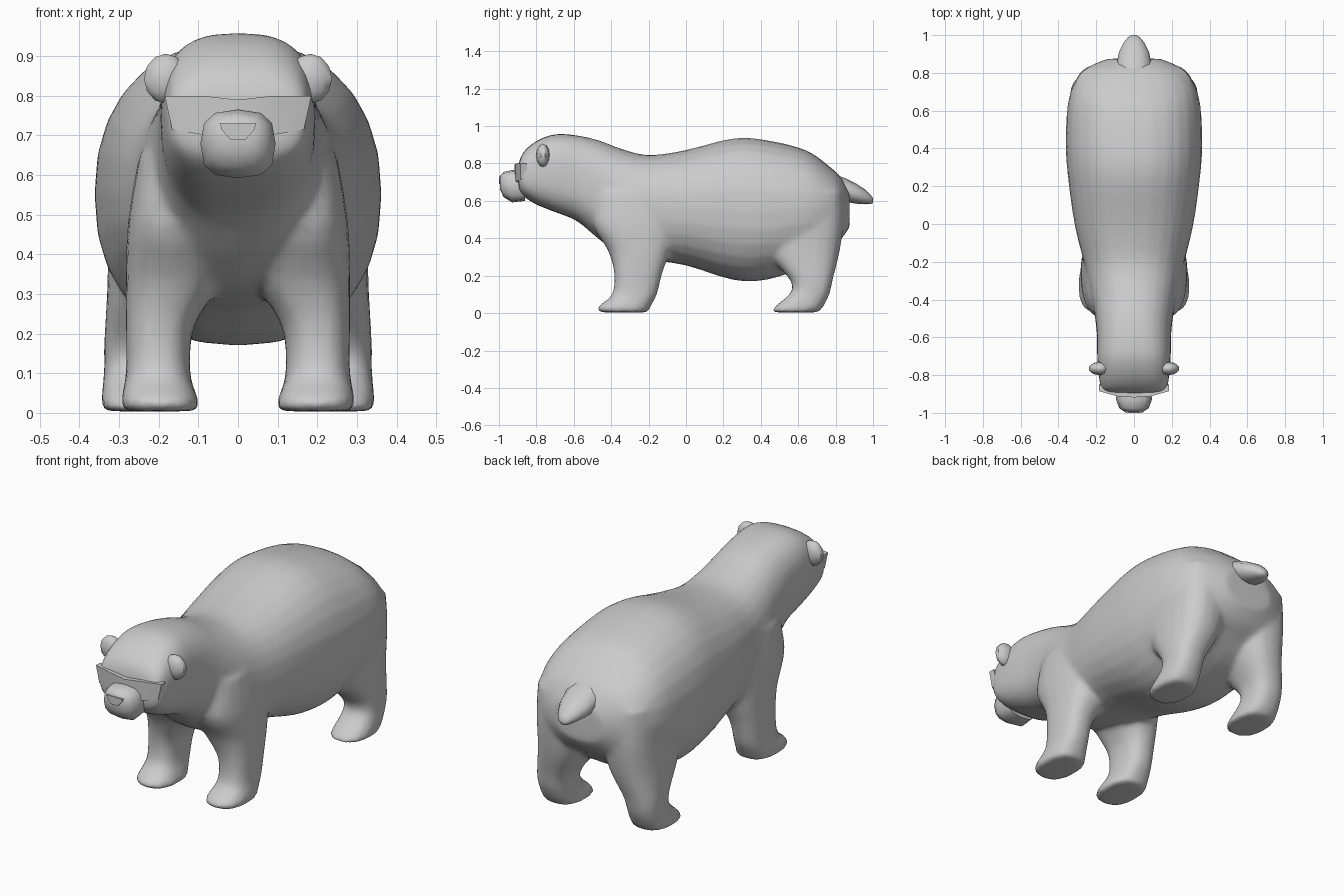
import bpy, bmesh
from math import sin, cos, tau
from mathutils import Vector

cube = bpy.data.objects.get("Cube")
if cube:
    bpy.data.objects.remove(cube, do_unlink=True)

fur = bpy.data.materials.new("light_grey")
fur.use_nodes = True
grey = (0.6, 0.6, 0.6, 1)
fur.diffuse_color = grey
fur.node_tree.nodes["Principled BSDF"].inputs["Base Color"].default_value = grey


def oval(sides, power):
    """Unit rounded-square outline."""
    pts = []
    for i in range(sides):
        c, s = cos(tau * i / sides), sin(tau * i / sides)
        pts.append((abs(c) ** (2 / power) * (1 if c >= 0 else -1),
                    abs(s) ** (2 / power) * (1 if s >= 0 else -1)))
    return pts


def flowing(rows, steps=3):
    """Add in-between rows on a smooth curve through the given ones."""
    out = []
    for i in range(len(rows) - 1):
        quad = zip(rows[max(i - 1, 0)], rows[i], rows[i + 1],
                   rows[min(i + 2, len(rows) - 1)])
        quad = list(quad)
        for k in range(steps):
            t = k / steps
            out.append([b + t / 2 * (c - a + t * (2 * a - 5 * b + 4 * c - d
                        + t * (3 * (b - c) + d - a))) for a, b, c, d in quad])
    return out + [rows[-1]]


def loft(bm, rings):
    """Skin a closed tube through rings of points."""
    loops = [[bm.verts.new(p) for p in ring] for ring in rings]
    n = len(loops[0])
    for a, b in zip(loops, loops[1:]):
        for i in range(n):
            j = (i + 1) % n
            bm.faces.new((a[i], a[j], b[j], b[i]))
    bm.faces.new(loops[0][::-1])
    bm.faces.new(loops[-1])


def along_y(rows, sides):
    """Rings from (y, bottom, top, half width, squareness)."""
    return [[Vector((w * u, y, (lo + hi) / 2 + (hi - lo) / 2 * v))
             for u, v in oval(sides, p)] for y, lo, hi, w, p in rows]


def along_z(rows, side):
    """Rings from (z, inner x, outer x, front y, back y)."""
    return [[Vector((side * ((a + b) / 2 + (b - a) / 2 * u),
                     (f + k) / 2 + (k - f) / 2 * v, z))
             for u, v in oval(20, 2.5)] for z, a, b, f, k in rows]


def finish(name, bm, angle=0.8):
    bmesh.ops.recalc_face_normals(bm, faces=bm.faces)
    mesh = bpy.data.meshes.new(name)
    bm.to_mesh(mesh)
    bm.free()
    obj = bpy.data.objects.new(name, mesh)
    bpy.context.collection.objects.link(obj)
    mesh.materials.append(fur)
    bpy.ops.object.select_all(action="DESELECT")
    obj.select_set(True)
    bpy.context.view_layer.objects.active = obj
    bpy.ops.object.shade_smooth_by_angle(angle=angle)
    return obj


# Body, neck and head in one run
torso = [(-.895, .66, .80, .15, 3), (-.87, .625, .86, .175, 3),
         (-.8, .58, .92, .187, 2.9), (-.7, .54, .957, .195, 2.8),
         (-.58, .49, .95, .197, 2.6), (-.46, .39, .922, .212, 2.4),
         (-.35, .32, .88, .237, 2.3), (-.2, .285, .845, .267, 2.3),
         (0, .255, .872, .315, 2.3), (.25, .178, .934, .35, 2.3),
         (.43, .178, .925, .362, 2.3), (.64, .25, .872, .35, 2.3),
         (.76, .34, .79, .31, 2.3), (.825, .39, .73, .255, 2.3),
         (.875, .46, .65, .14, 2.2)]
# Legs, from sole to shoulder or hip
fore = [(.004, .098, .29, -.462, -.2), (.035, .10, .295, -.47, -.19),
        (.10, .12, .283, -.395, -.155), (.22, .11, .283, -.385, -.125),
        (.34, .04, .283, -.42, -.08), (.48, .03, .278, -.5, -.05),
        (.65, .05, .25, -.48, -.08)]
hind = [(.004, .15, .342, .46, .705), (.035, .155, .345, .475, .735),
        (.11, .165, .338, .56, .77), (.18, .15, .338, .555, .785),
        (.32, .07, .33, .44, .82), (.48, .05, .327, .42, .842),
        (.65, .06, .32, .45, .835)]
bm = bmesh.new()
loft(bm, along_y(flowing(torso), 28))
for side in (1, -1):
    loft(bm, along_z(flowing(fore), side))
    loft(bm, along_z(flowing(hind), side))
body = finish("body_and_legs", bm, 1.0)
remesh = body.modifiers.new("merge", "REMESH")
remesh.mode = "VOXEL"
remesh.voxel_size = 0.013
remesh.use_smooth_shade = True
relax = body.modifiers.new("relax", "SMOOTH")
relax.factor = 0.5
relax.iterations = 10
thin = body.modifiers.new("simplify", "DECIMATE")
thin.ratio = 0.25

# Snout
bm = bmesh.new()
loft(bm, along_y([(-.994, .66, .735, .05, 2.4), (-.975, .62, .755, .078, 2.6),
                  (-.93, .592, .765, .095, 2.8), (-.86, .60, .76, .09, 2.8)], 12))
finish("snout", bm, 1.0)

# Nose plate
bm = bmesh.new()
outline = [(-.045, .73), (-.042, .715), (-.02, .69),
           (.02, .69), (.042, .715), (.045, .73)]
loft(bm, [[Vector((x, y, z)) for x, z in outline] for y in (-1, -.991)])
finish("nose", bm)

# Brow band wrapping the face, with flaring ends
bm = bmesh.new()
band = [(-.185, -.885, .715, .80), (-.09, -.912, .70, .80), (0, -.918, .70, .79),
        (.09, -.912, .70, .80), (.185, -.885, .715, .80)]
loft(bm, [[Vector((x * .9, y, lo)), Vector((x, y, hi)),
           Vector((x, y + .035, hi)), Vector((x * .9, y + .035, lo))]
          for x, y, lo, hi in band])
finish("brow_band", bm, 0.5)

# Ears
for name, side in (("left_ear", 1), ("right_ear", -1)):
    bm = bmesh.new()
    bmesh.ops.create_uvsphere(bm, u_segments=10, v_segments=6, radius=1)
    bmesh.ops.scale(bm, vec=(.058, .036, .063), verts=bm.verts)
    bmesh.ops.translate(bm, vec=(side * .182, -.765, .843), verts=bm.verts)
    finish(name, bm)

# Tail
bm = bmesh.new()
loft(bm, along_y([(.80, .62, .74, .085, 2), (.85, .595, .722, .092, 2),
                  (.91, .585, .692, .08, 2), (.96, .582, .66, .055, 2),
                  (.99, .583, .63, .03, 2), (1.0, .59, .612, .012, 2)], 12))
finish("tail", bm, 1.0)
